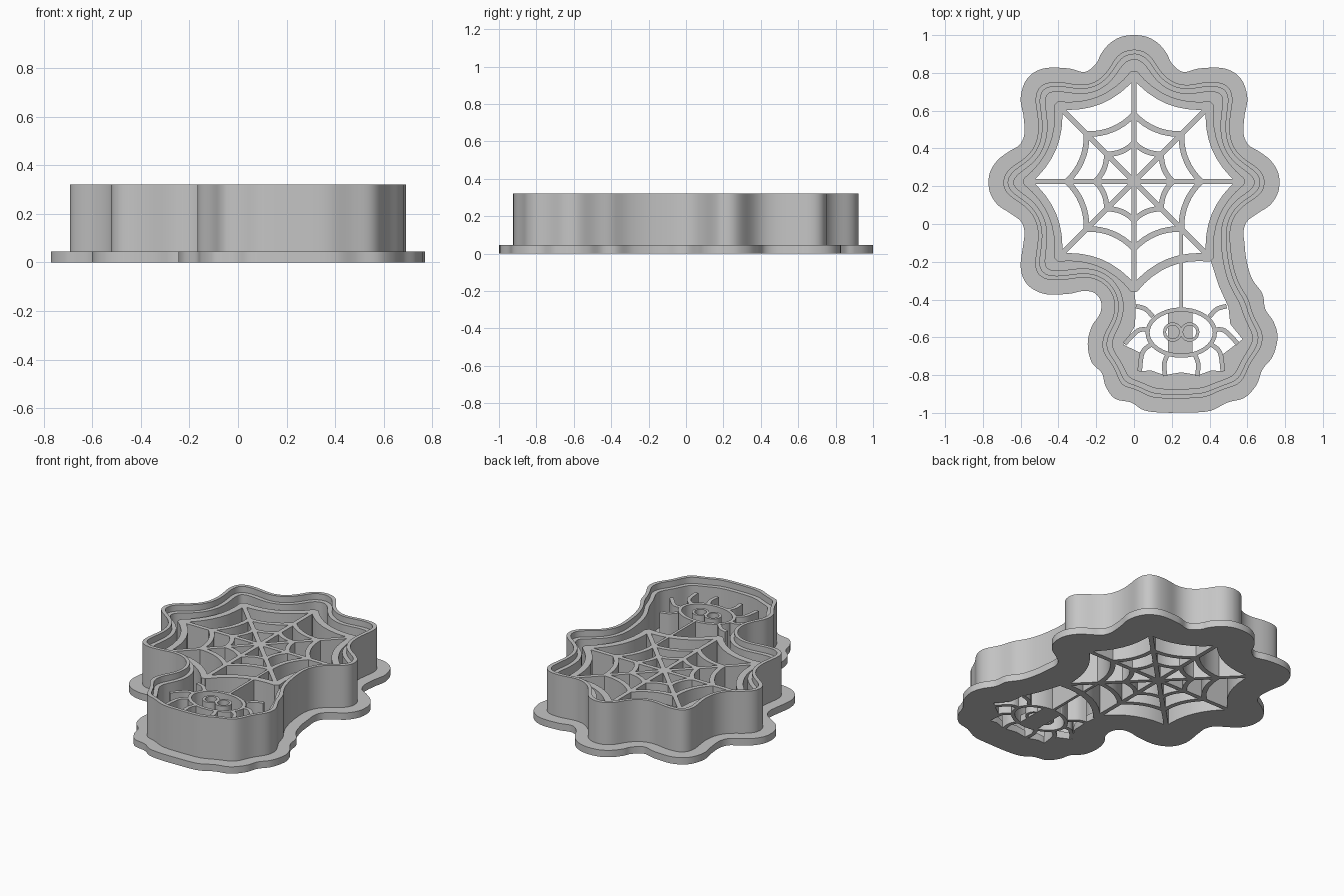
import bpy, bmesh, math
from mathutils import Vector

cube = bpy.data.objects.get("Cube")
if cube:
    bpy.data.objects.remove(cube, do_unlink=True)

grey = bpy.data.materials.new("plain grey")
grey.use_nodes = True
GREY = (0.56, 0.56, 0.56, 1)
grey.diffuse_color = GREY
grey.node_tree.nodes["Principled BSDF"].inputs["Base Color"].default_value = GREY

FLOOR, STAMP, LEDGE, RIM = 0.045, 0.255, 0.28, 0.32
HUB = Vector((0, 0.225))
REACH = 0.585         # length of the web spokes


def finish(name, bm):
    """Clean a bmesh and turn it into a shaded object."""
    bmesh.ops.remove_doubles(bm, verts=bm.verts, dist=1e-5)
    bmesh.ops.recalc_face_normals(bm, faces=bm.faces)
    mesh = bpy.data.meshes.new(name)
    bm.to_mesh(mesh)
    bm.free()
    mesh.materials.append(grey)
    mesh.shade_smooth()
    mesh.set_sharp_from_angle(angle=math.radians(30))
    ob = bpy.data.objects.new(name, mesh)
    bpy.context.collection.objects.link(ob)


def slab(name, loops, z0, z1):
    """Extruded flat shape; later loops are holes in the first."""
    curve = bpy.data.curves.new(name + " profile", 'CURVE')
    curve.dimensions = '2D'
    curve.fill_mode = 'BOTH'
    curve.extrude = (z1 - z0) / 2
    for loop in loops:
        spline = curve.splines.new('POLY')
        spline.points.add(len(loop) - 1)
        for point, p in zip(spline.points, loop):
            point.co = (p[0], p[1], 0, 1)
        spline.use_cyclic_u = True
    helper = bpy.data.objects.new(name + " profile", curve)
    bpy.context.collection.objects.link(helper)
    graph = bpy.context.evaluated_depsgraph_get()
    mesh = bpy.data.meshes.new_from_object(helper.evaluated_get(graph))
    bm = bmesh.new()
    bm.from_mesh(mesh)
    bmesh.ops.translate(bm, verts=bm.verts, vec=(0, 0, (z0 + z1) / 2))
    bpy.data.objects.remove(helper)
    bpy.data.curves.remove(curve)
    bpy.data.meshes.remove(mesh)
    finish(name, bm)


def ribbon(name, path, width, z1=STAMP, closed=False):
    """Upright strip of even width along a flat path."""
    path = [Vector(p) for p in path]
    n = len(path)
    bm = bmesh.new()
    rings = []
    for i, p in enumerate(path):
        a = path[(i - 1) % n] if closed else path[max(i - 1, 0)]
        b = path[(i + 1) % n] if closed else path[min(i + 1, n - 1)]
        t = (b - a).normalized()
        side = Vector((-t.y, t.x)) * width / 2
        rings.append([bm.verts.new((*q, z)) for q, z in
                      ((p - side, 0), (p + side, 0), (p + side, z1), (p - side, z1))])
    for i in range(n if closed else n - 1):
        r, s = rings[i], rings[(i + 1) % n]
        for k in range(4):
            m = (k + 1) % 4
            bm.faces.new((r[k], r[m], s[m], s[k]))
    if not closed:
        bm.faces.new(rings[0])
        bm.faces.new(rings[-1])
    finish(name, bm)


def smooth(points, steps=6, closed=True):
    """Smooth curve through the given points."""
    pts = [Vector(p) for p in points]
    n = len(pts)
    pick = (lambda i: pts[i % n]) if closed else (lambda i: pts[min(max(i, 0), n - 1)])
    out = []
    for i in range(n if closed else n - 1):
        a, b, c, d = (pick(i + k) for k in (-1, 0, 1, 2))
        for s in range(steps):
            t = s / steps
            out.append((2 * b + (c - a) * t + (2 * a - 5 * b + 4 * c - d) * t * t
                        + (3 * b - a - 3 * c + d) * t ** 3) / 2)
    return out if closed else out + [pts[-1]]


def resample(loop, gap=0.018):
    """Evenly spaced points along a closed loop."""
    out, left = [], 0
    for i, p in enumerate(loop):
        step = loop[(i + 1) % len(loop)] - p
        while left < step.length:
            out.append(p + step.normalized() * left)
            left += gap
        left -= step.length
    return out


def inset(loop, dist, steps):
    """Inward offset of a clockwise loop in small, evened-out steps."""
    for _ in range(steps):
        loop = resample(loop)
        n = len(loop)
        moved = []
        for i, p in enumerate(loop):
            t = (loop[(i + 1) % n] - loop[i - 1]).normalized()
            moved.append(p + Vector((t.y, -t.x)) * dist / steps)
        loop = [(moved[i - 1] + 2 * moved[i] + moved[(i + 1) % n]) / 4 for i in range(n)]
    return loop


def polar(r, eighth):
    a = eighth * math.pi / 4
    return HUB + Vector((math.cos(a), math.sin(a))) * r


def sag(r, eighth, depth, steps=8):
    """Strand sagging inward between two neighbouring spokes."""
    a, b = polar(r, eighth), polar(r, eighth + 1)
    c = 2 * polar(r * depth, eighth + 0.5) - (a + b) / 2
    return [a * (1 - t) ** 2 + c * 2 * t * (1 - t) + b * t * t
            for t in (s / steps for s in range(steps + 1))]


def ellipse(cx, cy, rx, ry, n=40):
    return [Vector((cx + rx * math.cos(2 * math.pi * i / n),
                    cy + ry * math.sin(2 * math.pi * i / n))) for i in range(n)]


# Scalloped outer outline, clockwise: mirrored upper half, then the spider end
upper = [(.07, .99), (.13, .955), (.175, .9), (.2, .85), (.26, .805), (.35, .824),
         (.48, .823), (.565, .77), (.6, .67), (.585, .57), (.58, .48), (.605, .42),
         (.66, .385), (.72, .34), (.76, .28), (.77, .22), (.76, .16), (.72, .1),
         (.66, .06), (.6, .015), (.58, -.04), (.585, -.1)]
lower = [(.595, -.19), (.625, -.29), (.68, -.37), (.695, -.45), (.74, -.52), (.76, -.6),
         (.735, -.7), (.68, -.77), (.65, -.85), (.585, -.92), (.495, -.945), (.4, -.99),
         (.27, -.998), (.14, -.998), (.05, -.985), (-.015, -.945), (-.1, -.925),
         (-.15, -.86), (-.17, -.79), (-.225, -.73), (-.245, -.635), (-.225, -.545),
         (-.18, -.475), (-.175, -.41), (-.21, -.365), (-.27, -.355), (-.35, -.37),
         (-.475, -.37), (-.565, -.32), (-.6, -.23)]
outline = smooth([(0, 1)] + upper + lower + [(-x, y) for x, y in reversed(upper)])

# Opening in the base, following the web edge and then the spider
opening = []
for e in range(-1, 6):
    opening += sag(REACH - 0.02, e, 0.82)[:-1]
opening += [Vector(p) for p in (
    (0, -.34), (.01, -.43), (.005, -.54), (-.055, -.64), (.03, -.68), (.03, -.78),
    (.09, -.775), (.16, -.8), (.25, -.785), (.34, -.8), (.41, -.775), (.47, -.78),
    (.47, -.69), (.575, -.61), (.51, -.53), (.5, -.44), (.45, -.33))]
slab("base_flange", [outline, opening], 0, FLOOR)

# Cutting wall with a thin upper edge
outer = inset(outline, 0.075, 6)
middle = inset(outer, 0.023, 2)
inner = inset(middle, 0.027, 2)
slab("cutting_wall", [outer, middle], FLOOR, RIM)
slab("wall_ledge", [middle, inner], FLOOR, LEDGE)

# Web: spokes, hub and sagging strands
for e in range(8):
    ribbon(f"web_spoke_{e}", [HUB, polar(REACH, e)], 0.028)
    for label, r, w, depth in (("inner", 0.205, 0.028, 0.84), ("middle", 0.355, 0.03, 0.84),
                               ("outer", REACH - 0.015, 0.042, 0.82)):
        ribbon(f"web_{label}_strand_{e}", sag(r, e, depth), w)
slab("web_hub", [ellipse(*HUB, 0.04, 0.04, 8)], 0, STAMP)

# Spider hanging on a thread
SX, SY = 0.25, -0.575
ribbon("thread", [(SX, -.025), (SX, -.45)], 0.018)
ribbon("spider_body", ellipse(SX, SY, .178, .122), 0.022, closed=True)
slab("eye_support", [[(.18, -.7), (.31, -.7), (.31, -.45), (.18, -.45)]], 0, FLOOR)
for side, label in ((1, "left"), (-1, "right")):
    ribbon(f"{label}_eye", ellipse(SX + side * .045, SY + .003, .043, .043, 24),
           0.016, closed=True)
    legs = [((.15, .085), (.19, .125), (.24, .14)), ((.175, .015), (.23, .01), (.3, -.06)),
            ((.155, -.06), (.205, -.105), (.22, -.205)),
            ((.07, -.112), (.09, -.165), (.085, -.23))]
    for i, leg in enumerate(legs):
        path = [(SX + side * x, SY + y) for x, y in leg]
        ribbon(f"{label}_leg_{i + 1}", smooth(path, 5, False), 0.024)
